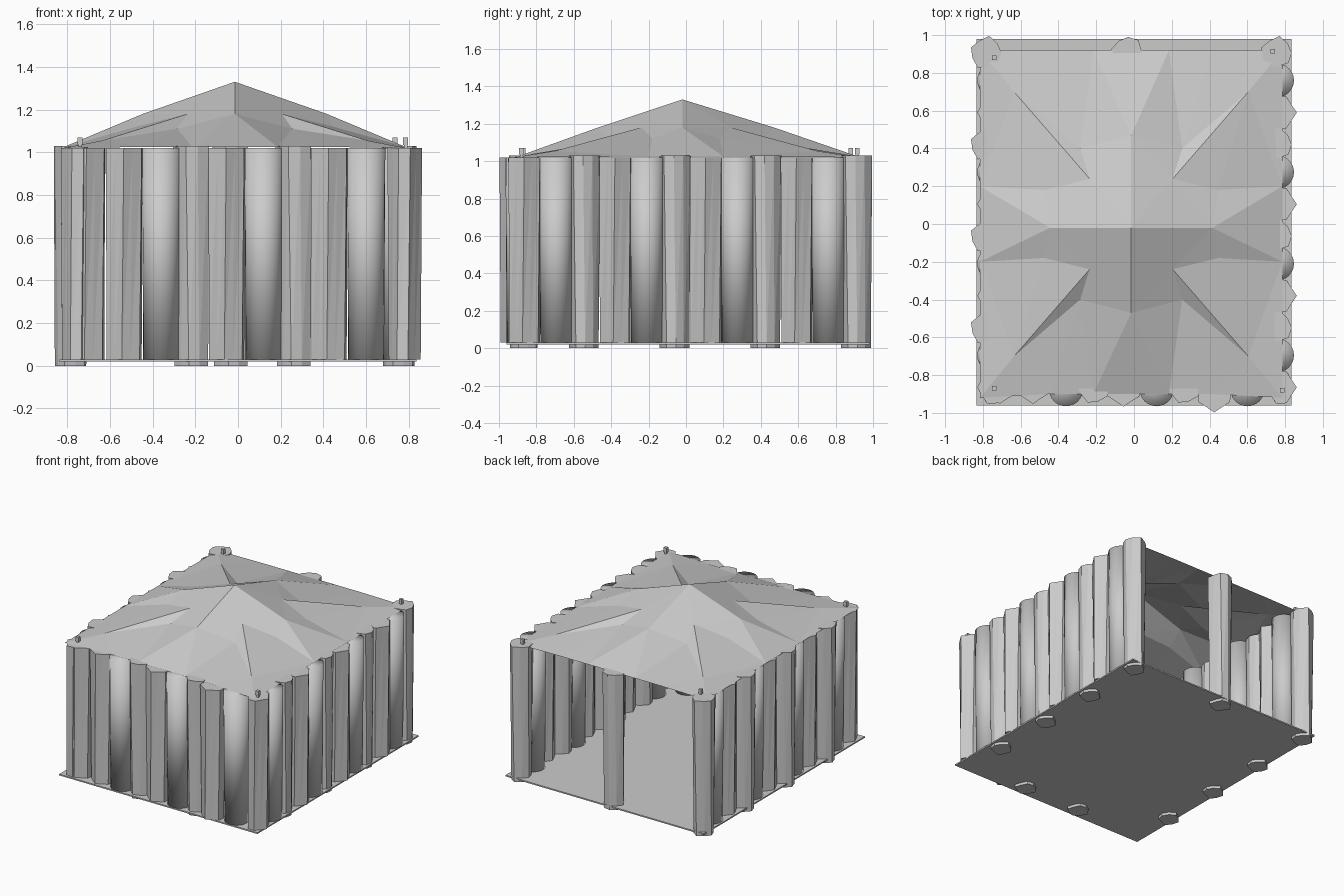
import bpy, bmesh, math
from mathutils import Matrix

if "Cube" in bpy.data.objects:
    bpy.data.objects.remove(bpy.data.objects["Cube"], do_unlink=True)

grey = bpy.data.materials.new("plain_grey")
grey.use_nodes = True
grey.diffuse_color = (0.6, 0.6, 0.6, 1)
grey.node_tree.nodes["Principled BSDF"].inputs["Base Color"].default_value = grey.diffuse_color


def finish(bm, name, smooth=False):
    bmesh.ops.recalc_face_normals(bm, faces=bm.faces)
    for f in bm.faces:
        f.smooth = smooth
    me = bpy.data.meshes.new(name)
    bm.to_mesh(me)
    bm.free()
    me.materials.append(grey)
    return me


def place(me, name, loc=(0, 0, 0), turn=0):
    ob = bpy.data.objects.new(name, me)
    ob.location = loc
    ob.rotation_euler.z = turn
    bpy.context.collection.objects.link(ob)


def block(name, centre, size):
    bm = bmesh.new()
    bmesh.ops.create_cube(bm, size=1)
    bm.transform(Matrix.Translation(centre) @ Matrix.Diagonal((*size, 1)))
    place(finish(bm, name), name)


# Rough hewn log: an uneven ring lofted from foot to top
def split_log(name, radii, z0, z1, taper, twist):
    bm = bmesh.new()
    n = len(radii)
    rings = []
    for z, scale, turn in ((z0, taper, twist), (z1, 1, 0)):
        ring = []
        for i, r in enumerate(radii):
            a = math.tau * i / n + turn
            ring.append(bm.verts.new((r * scale * math.cos(a), r * scale * math.sin(a), z)))
        rings.append(ring)
    foot, top = rings
    for i in range(n):
        j = (i + 1) % n
        bm.faces.new((foot[i], foot[j], top[j]))
        bm.faces.new((foot[i], top[j], top[i]))
    bm.faces.new(foot)
    bm.faces.new(top)
    return finish(bm, name)


# Smooth log: shading runs over the ends as well
def round_log(name):
    bm = bmesh.new()
    bmesh.ops.create_cone(bm, cap_ends=True, segments=24, radius1=0.084, radius2=0.09, depth=0.99)
    bm.transform(Matrix.Translation((0, 0, 0.525)))
    return finish(bm, name, smooth=True)


smooth_log = round_log("round_log")
post = split_log("post_log", (0.08, 0.078, 0.092, 0.075, 0.086, 0.078, 0.09, 0.07, 0.082),
                 0.0, 1.03, 0.9, 0.15)
ribbed = split_log("ribbed_log", (0.082, 0.068, 0.088, 0.092, 0.07, 0.08, 0.07, 0.09, 0.088, 0.068),
                   0.03, 1.02, 0.93, -0.12)
QUARTER = math.pi / 2

# Side walls repeat three logs along y
for wall, post_x, round_x, ribbed_x in (("left", 0.755, 0.757, 0.78), ("right", -0.782, -0.74, -0.75)):
    for i in range(4):
        y = 0.905 - 0.485 * i
        place(post, wall + "_post_log", (post_x, y, 0))
        place(smooth_log, wall + "_round_log", (round_x, y - 0.145, 0))
        place(ribbed, wall + "_ribbed_log", (ribbed_x, y - 0.315, 0))

# Front wall repeats the same logs along x
for i, ribbed_y in enumerate((-0.915, -0.885, -0.87)):
    x = 0.6 - 0.48 * i
    place(smooth_log, "front_round_log", (x, -0.875, 0))
    place(ribbed, "front_ribbed_log", (x - 0.175, ribbed_y, 0), -QUARTER)
for x in (0.265, -0.215):
    place(post, "front_post_log", (x, -0.865, 0), QUARTER)
place(ribbed, "front_corner_log", (-0.71, -0.87, 0), -QUARTER)

# Open back with one centre post
place(post, "back_centre_post", (-0.03, 0.91, 0), QUARTER)

# Floor
block("floor", (0, 0.01, 0.025), (1.67, 1.94, 0.01))

# Tent roof: one quarter, mirrored, with sunken folds beside the diagonals
points = {
    "apex": (0, 0, 1.33),
    "ridge_x": (0.43, 0, 1.18), "eave_x": (0.8, 0, 1.025),
    "ridge_y": (0, 0.47, 1.18), "eave_y": (0, 0.9, 1.025),
    "fold_in": (0.22, 0.24, 1.18), "fold_out": (0.62, 0.7, 1.055),
    "dip_x": (0.46, 0.18, 1.12), "dip_y": (0.27, 0.4, 1.11),
    "edge_x": (0.8, 0.2, 1.025), "edge_y": (0.2, 0.9, 1.025),
    "edge_far": (0.42, 0.9, 1.025), "corner": (0.8, 0.92, 1.02),
}
panels = (
    ("apex", "ridge_x", "fold_in"),
    ("ridge_x", "dip_x", "fold_in"),
    ("fold_in", "dip_x", "fold_out"),
    ("fold_in", "fold_out", "dip_y"),
    ("fold_in", "dip_y", "ridge_y"),
    ("apex", "fold_in", "ridge_y"),
    ("ridge_x", "eave_x", "edge_x"),
    ("ridge_x", "edge_x", "dip_x"),
    ("dip_x", "edge_x", "fold_out"),
    ("edge_x", "corner", "fold_out"),
    ("fold_out", "corner", "edge_far"),
    ("dip_y", "fold_out", "edge_far"),
    ("dip_y", "edge_far", "edge_y"),
    ("ridge_y", "dip_y", "edge_y"),
    ("ridge_y", "edge_y", "eave_y"),
)
bm = bmesh.new()
for sx in (1, -1):
    for sy in (1, -1):
        vs = {k: bm.verts.new((sx * x, sy * y, z)) for k, (x, y, z) in points.items()}
        for panel in panels:
            bm.faces.new([vs[k] for k in panel])
bmesh.ops.remove_doubles(bm, verts=bm.verts, dist=0.0005)
# The ridge sits slightly forward of the middle
for v in bm.verts:
    v.co.x -= 0.015
    if abs(v.co.y) < 0.01:
        v.co.y = -0.02
    if v.co.y > 0.85:
        v.co.y = 0.92
place(finish(bm, "roof"), "roof")

# Roof pegs with a thicker head
for x, y in ((-0.74, 0.88), (0.735, 0.915), (-0.74, -0.87), (0.785, -0.88)):
    block("peg_stem", (x, y, 1.025), (0.016, 0.016, 0.05))
    block("peg_head", (x, y, 1.052), (0.024, 0.024, 0.034))
